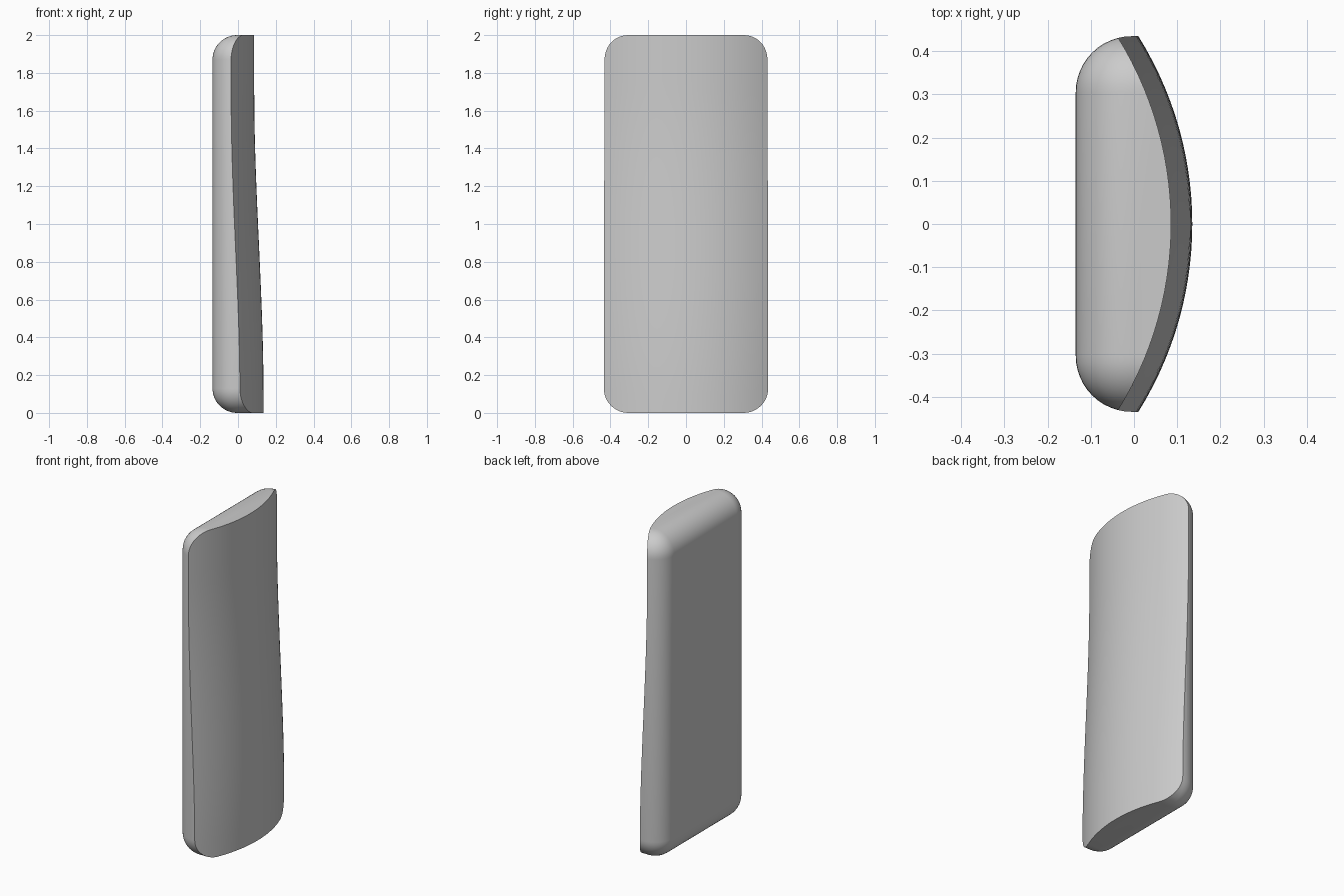
import bpy, bmesh
from math import radians, sqrt
from mathutils import Vector

if "Cube" in bpy.data.objects:
    bpy.data.objects.remove(bpy.data.objects["Cube"], do_unlink=True)

HALF_WIDTH, HEIGHT, BACK = 0.435, 2.0, -0.135
ROUND = 0.13       # radius of the back edges and corners
CROWN = 0.82       # radius of the bulged face across the width


def front_x(y, z):
    """Bulged face: an arc in y that swells gently toward the bottom."""
    t = min(max((z - 0.1) / 1.6, 0), 1)
    ease = t * t * (3 - 2 * t)
    return 0.135 - 0.049 * ease - (CROWN - sqrt(CROWN ** 2 - y * y))


def make_object(name, bm):
    bmesh.ops.recalc_face_normals(bm, faces=bm.faces)
    mesh = bpy.data.meshes.new(name)
    bm.to_mesh(mesh)
    bm.free()
    obj = bpy.data.objects.new(name, mesh)
    bpy.context.collection.objects.link(obj)
    return obj


# Block with every edge rounded except those around the +x end
bm = bmesh.new()
bmesh.ops.create_cube(bm, size=1)
for v in bm.verts:
    v.co = Vector((0.3 if v.co.x > 0 else BACK,
                   v.co.y * 2 * HALF_WIDTH,
                   (v.co.z + 0.5) * HEIGHT))
edges = [e for e in bm.edges if not all(v.co.x > 0 for v in e.verts)]
bmesh.ops.bevel(bm, geom=edges, offset=ROUND, segments=12, profile=0.5,
                affect='EDGES', clamp_overlap=False)
body = make_object("curved_block", bm)

# Solid whose front is the bulged face, used to trim the block
bm = bmesh.new()
bmesh.ops.create_grid(bm, x_segments=32, y_segments=32, size=1)
for v in bm.verts:
    y, z = v.co.x * 0.5, 1 + v.co.y * 1.1
    v.co = Vector((front_x(y, z), y, z))
back = bmesh.ops.extrude_face_region(bm, geom=bm.faces[:], use_keep_orig=True)
for item in back["geom"]:
    if isinstance(item, bmesh.types.BMVert):
        item.co.x = -0.5
trim = make_object("trim_helper", bm)
trim.hide_render = True

# Trim, then discard the helper
cut = body.modifiers.new("trim", 'BOOLEAN')
cut.operation = 'INTERSECT'
cut.solver = 'EXACT'
cut.object = trim
bpy.ops.object.select_all(action='DESELECT')
bpy.context.view_layer.objects.active = body
body.select_set(True)
bpy.ops.object.modifier_apply(modifier=cut.name)
bpy.data.objects.remove(trim, do_unlink=True)

# Single grey finish, crisp rim around the bulged face
grey = bpy.data.materials.new("light_grey")
grey.use_nodes = True
color = (0.6, 0.6, 0.6, 1)
grey.diffuse_color = color
grey.node_tree.nodes["Principled BSDF"].inputs["Base Color"].default_value = color
body.data.materials.clear()
body.data.materials.append(grey)
bpy.ops.object.shade_smooth_by_angle(angle=radians(30))
